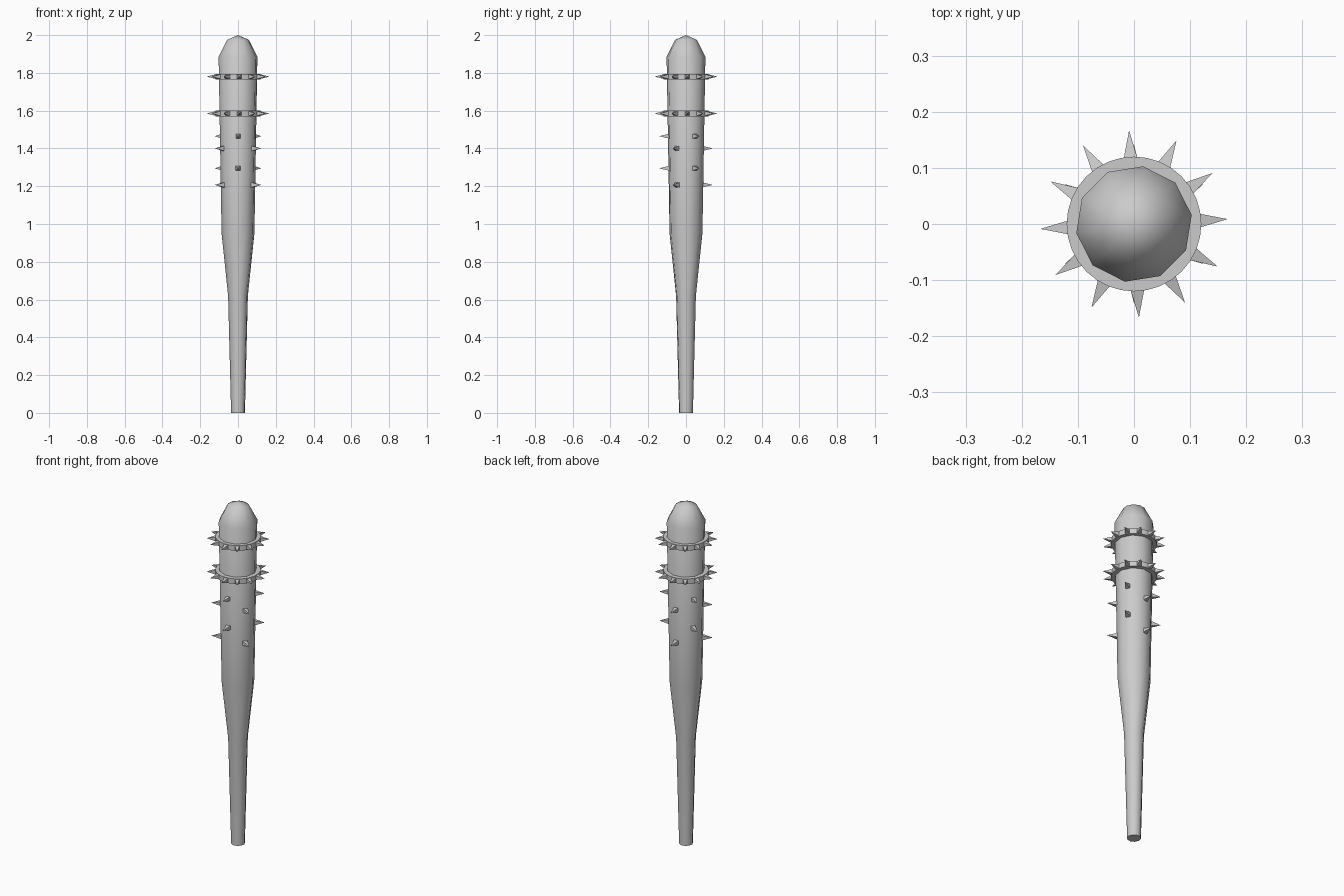
import bpy
import bmesh
from math import radians, cos, sin
from mathutils import Matrix, Vector

if "Cube" in bpy.data.objects:
    bpy.data.objects.remove(bpy.data.objects["Cube"], do_unlink=True)

GREY = (0.6, 0.6, 0.6, 1)
material = bpy.data.materials.new("plain grey")
material.use_nodes = True
material.diffuse_color = GREY
material.node_tree.nodes["Principled BSDF"].inputs["Base Color"].default_value = GREY


def finish(bm, name, smooth_angle=None):
    bmesh.ops.recalc_face_normals(bm, faces=bm.faces)
    mesh = bpy.data.meshes.new(name)
    bm.to_mesh(mesh)
    bm.free()
    mesh.materials.append(material)
    obj = bpy.data.objects.new(name, mesh)
    bpy.context.collection.objects.link(obj)
    if smooth_angle:
        bpy.ops.object.select_all(action="DESELECT")
        obj.select_set(True)
        bpy.context.view_layer.objects.active = obj
        bpy.ops.object.shade_smooth_by_angle(angle=radians(smooth_angle))
    return obj


def add_spike(bm, angle, z, base, tip, width):
    """Four-sided pyramid pointing outwards from the club's axis."""
    a = radians(angle)
    out = Vector((cos(a), sin(a), 0))
    side = Vector((-sin(a), cos(a), 0)) * width / 2
    up = Vector((0, 0, width / 2))
    root = out * base + Vector((0, 0, z))
    ring = [bm.verts.new(root + side * s + up * u)
            for s, u in ((-1, -1), (1, -1), (1, 1), (-1, 1))]
    point = bm.verts.new(out * tip + Vector((0, 0, z)))
    bm.faces.new(ring)
    for i in range(4):
        bm.faces.new((ring[i], ring[(i + 1) % 4], point))


# Ten-sided tapered club with a domed end
SIDES = 10
profile = [(0.037, 0), (0.053, 0.62), (0.088, 0.95), (0.104, 1.885), (0.058, 1.975)]
bm = bmesh.new()
rings = []
for r, z in profile:
    angles = [radians(9 + 360 * i / SIDES) for i in range(SIDES)]
    rings.append([bm.verts.new((r * cos(a), r * sin(a), z)) for a in angles])
for low, high in zip(rings, rings[1:]):
    for i in range(SIDES):
        j = (i + 1) % SIDES
        bm.faces.new((low[i], low[j], high[j], high[i]))
bm.faces.new(rings[0])
apex = bm.verts.new((0, 0, 2))
for i in range(SIDES):
    bm.faces.new((rings[-1][i], rings[-1][(i + 1) % SIDES], apex))
finish(bm, "club_body", 60)

# Two collars, each with a ring of twelve spikes
for name, z in (("upper", 1.78), ("lower", 1.585)):
    bm = bmesh.new()
    bmesh.ops.create_cone(bm, cap_ends=True, segments=32, radius1=0.12, radius2=0.12,
                          depth=0.03, matrix=Matrix.Translation((0, 0, z)))
    finish(bm, name + "_collar", 40)
    bm = bmesh.new()
    for i in range(12):
        add_spike(bm, 3 + 30 * i, z, 0.112, 0.167, 0.027)
    finish(bm, name + "_collar_spikes")

# Four staggered rows of three loose spikes
bm = bmesh.new()
for row, z in enumerate((1.465, 1.4, 1.295, 1.207)):
    for i in range(3):
        add_spike(bm, (-90 if row % 2 == 0 else 90) + 120 * i, z, 0.08, 0.142, 0.03)
finish(bm, "body_spikes")
